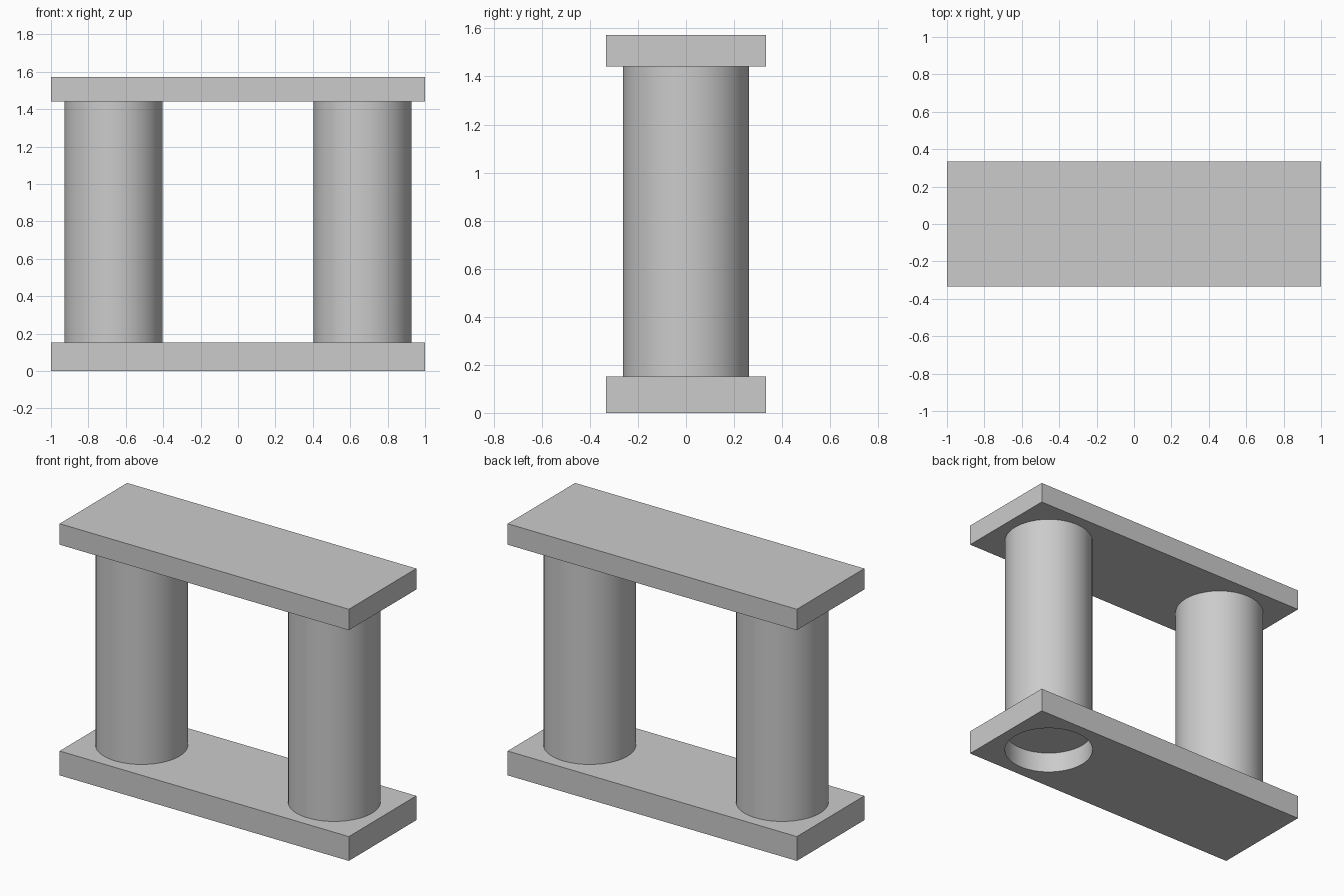
import bpy
import math

# Remove the default cube
default = bpy.data.objects.get("Cube")
if default:
    bpy.data.objects.remove(default, do_unlink=True)

# Single plain grey
grey = bpy.data.materials.new("plain grey")
grey.use_nodes = True
colour = (0.6, 0.6, 0.6, 1)
grey.diffuse_color = colour
grey.node_tree.nodes["Principled BSDF"].inputs["Base Color"].default_value = colour

LENGTH, WIDTH = 2.0, 0.667
BASE_TOP, SLAB_BOTTOM, SLAB_TOP = 0.152, 1.442, 1.573
RADIUS, PILLAR_X, SIDES = 0.262, 0.666, 64
SOCKET_DEPTH = 0.13


def slab(name, z0, z1):
    bpy.ops.mesh.primitive_cube_add(size=1, location=(0, 0, (z0 + z1) / 2))
    obj = bpy.context.object
    obj.name = name
    obj.scale = (LENGTH, WIDTH, z1 - z0)
    bpy.ops.object.transform_apply(location=False, rotation=False, scale=True)
    obj.data.materials.append(grey)
    return obj


def cylinder(name, x, z0, z1):
    bpy.ops.mesh.primitive_cylinder_add(vertices=SIDES, radius=RADIUS, depth=z1 - z0,
                                        location=(x, 0, (z0 + z1) / 2))
    obj = bpy.context.object
    obj.name = name
    obj.data.materials.append(grey)
    bpy.ops.object.shade_smooth_by_angle(angle=math.radians(30))
    return obj


# Top slab and base slab
slab("top_slab", SLAB_BOTTOM, SLAB_TOP)
base = slab("base_slab", 0, BASE_TOP)

# Round opening through the base under the left pillar
cutter = cylinder("socket_cutter", PILLAR_X, -0.1, BASE_TOP + 0.1)
cutter.hide_render = True
cut = base.modifiers.new("socket", "BOOLEAN")
cut.operation = "DIFFERENCE"
cut.solver = "EXACT"
cut.object = cutter
bpy.ops.object.select_all(action="DESELECT")
base.select_set(True)
bpy.context.view_layer.objects.active = base
bpy.ops.object.modifier_apply(modifier=cut.name)
bpy.data.objects.remove(cutter, do_unlink=True)
bpy.ops.object.shade_smooth_by_angle(angle=math.radians(30))

# Pillars: the left one sinks into the opening, the right one stands on the base
cylinder("left_pillar", PILLAR_X, SOCKET_DEPTH, SLAB_BOTTOM)
cylinder("right_pillar", -PILLAR_X, BASE_TOP, SLAB_BOTTOM)
